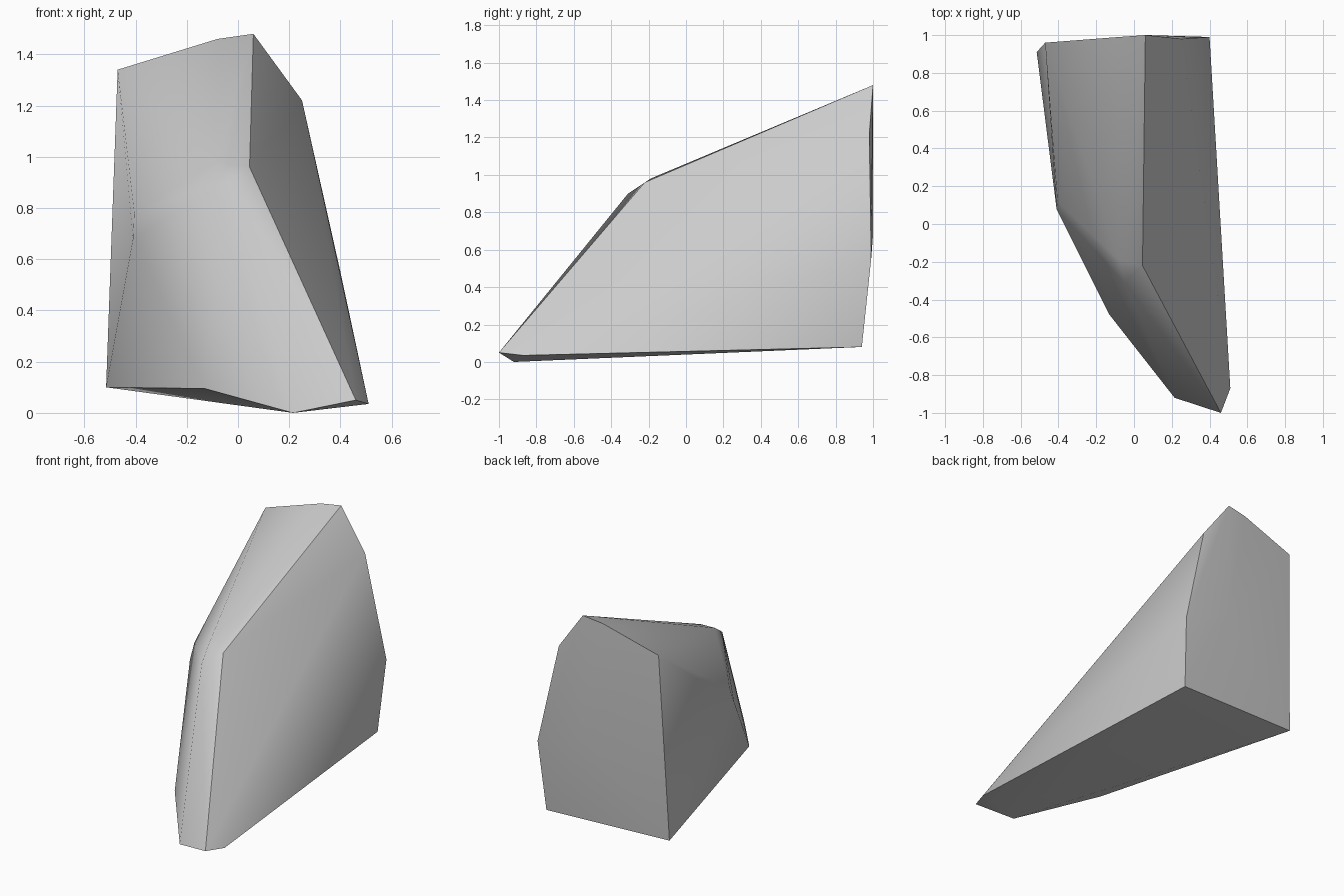
import bpy, bmesh, math

cube = bpy.data.objects.get("Cube")
if cube:
    bpy.data.objects.remove(cube, do_unlink=True)

# Corner points of the boulder, grouped by region
base = [(0.215, -0.92, 0.0), (0.51, -0.87, 0.035), (-0.13, -0.48, 0.095),
        (-0.515, 0.91, 0.10), (0.37, 0.94, 0.08)]
front_tip = [(0.46, -1.0, 0.05)]
shoulder = [(-0.41, 0.08, 0.68), (-0.405, 0.12, 0.78)]
ridge = [(-0.08, -0.19, 0.98), (-0.05, -0.31, 0.90), (0.045, -0.22, 0.96)]
back = [(-0.47, 0.96, 1.34), (-0.08, 0.99, 1.46), (0.06, 1.0, 1.48),
        (0.25, 0.98, 1.22), (0.40, 0.99, 0.55), (0.07, 1.0, 0.68)]

# Stone material
stone = bpy.data.materials.new("grey stone")
stone.use_nodes = True
grey = (0.6, 0.6, 0.6, 1.0)
stone.diffuse_color = grey
bsdf = next(n for n in stone.node_tree.nodes if n.type == 'BSDF_PRINCIPLED')
bsdf.inputs["Base Color"].default_value = grey

# Wrap the corners in a convex skin
bm = bmesh.new()
for corner in base + front_tip + shoulder + ridge + back:
    bm.verts.new(corner)
bmesh.ops.convex_hull(bm, input=bm.verts[:])
bmesh.ops.delete(bm, geom=[v for v in bm.verts if not v.link_faces], context='VERTS')
bmesh.ops.recalc_face_normals(bm, faces=bm.faces[:])
mesh = bpy.data.meshes.new("boulder")
bm.to_mesh(mesh)
bm.free()
mesh.materials.append(stone)

boulder = bpy.data.objects.new("boulder", mesh)
bpy.context.collection.objects.link(boulder)

# Soft facets with crisp main edges
bpy.ops.object.select_all(action='DESELECT')
boulder.select_set(True)
bpy.context.view_layer.objects.active = boulder
bpy.ops.object.shade_smooth_by_angle(angle=math.radians(40))
